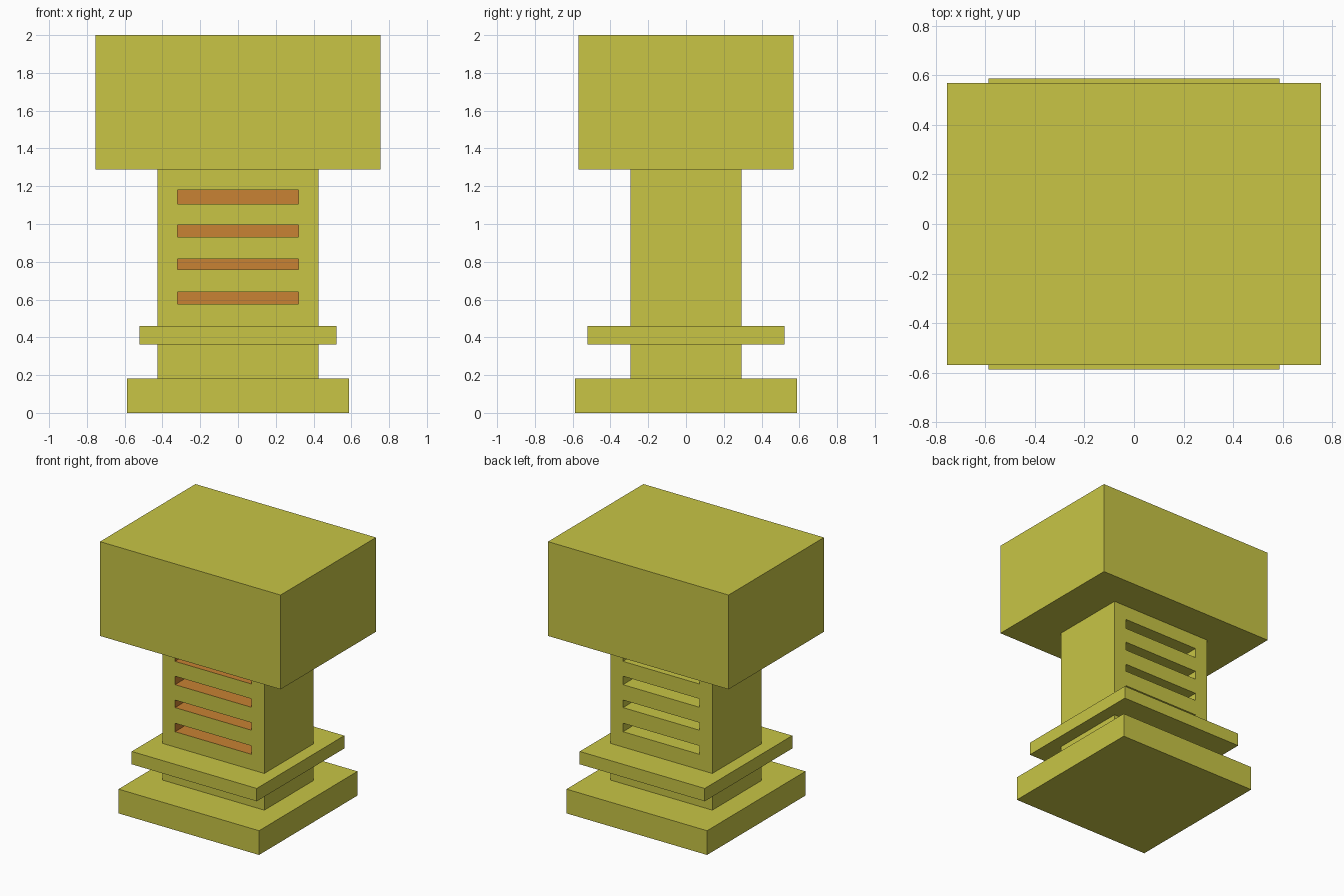
import bpy, bmesh
from mathutils import Vector

if "Cube" in bpy.data.objects:
    bpy.data.objects.remove(bpy.data.objects["Cube"])


def material(name, rgb):
    m = bpy.data.materials.new(name)
    m.diffuse_color = (*rgb, 1)
    m.use_nodes = True
    m.node_tree.nodes["Principled BSDF"].inputs["Base Color"].default_value = m.diffuse_color
    return m


yellow = material("yellow_paint", (0.578, 0.558, 0.060))
orange = material("orange_slot", (0.578, 0.223, 0.033))


def box_mesh(hx, hy, z0, z1):
    bm = bmesh.new()
    bmesh.ops.create_cube(bm, size=1)
    for v in bm.verts:
        v.co = Vector((v.co.x * 2 * hx, v.co.y * 2 * hy, z0 + (v.co.z + 0.5) * (z1 - z0)))
    return bm


def finish(name, bm, mats):
    me = bpy.data.meshes.new(name)
    bm.to_mesh(me)
    bm.free()
    for m in mats:
        me.materials.append(m)
    ob = bpy.data.objects.new(name, me)
    bpy.context.collection.objects.link(ob)
    return ob


# Solid blocks: base plate, collar round the column, large head
for name, hx, hy, z0, z1 in (("base", 0.587, 0.587, 0.0, 0.183),
                             ("collar", 0.522, 0.522, 0.363, 0.46),
                             ("head", 0.754, 0.569, 1.288, 2.0)):
    finish(name, box_mesh(hx, hy, z0, z1), [yellow])

# Column with four recessed slots on the front and back
HX, HY, SLOT_X, DEPTH = 0.426, 0.294, 0.32, 0.12
slots = [(0.576, 0.640), (0.758, 0.815), (0.931, 0.995), (1.107, 1.180)]
bm = box_mesh(HX, HY, 0.183, 1.288)
cuts = [((x, 0, 0), (1, 0, 0)) for x in (-SLOT_X, SLOT_X)]
cuts += [((0, 0, z), (0, 0, 1)) for s in slots for z in s]
for co, no in cuts:
    bmesh.ops.bisect_plane(bm, geom=bm.verts[:] + bm.edges[:] + bm.faces[:],
                           plane_co=co, plane_no=no)
bm.normal_update()


def is_slot(f):
    c = f.calc_center_median()
    return (abs(f.normal.y) > 0.9 and abs(c.x) < SLOT_X
            and any(a < c.z < b for a, b in slots))


caps = bmesh.ops.extrude_discrete_faces(bm, faces=[f for f in bm.faces if is_slot(f)])["faces"]
for f in caps:
    step = -DEPTH if f.calc_center_median().y > 0 else DEPTH
    bmesh.ops.translate(bm, verts=f.verts[:], vec=(0, step, 0))
    # Front recesses are orange inside, back ones stay yellow
    if step > 0:
        for g in {g for e in f.edges for g in e.link_faces}:
            g.material_index = 1
bmesh.ops.recalc_face_normals(bm, faces=bm.faces[:])
finish("column", bm, [yellow, orange])
